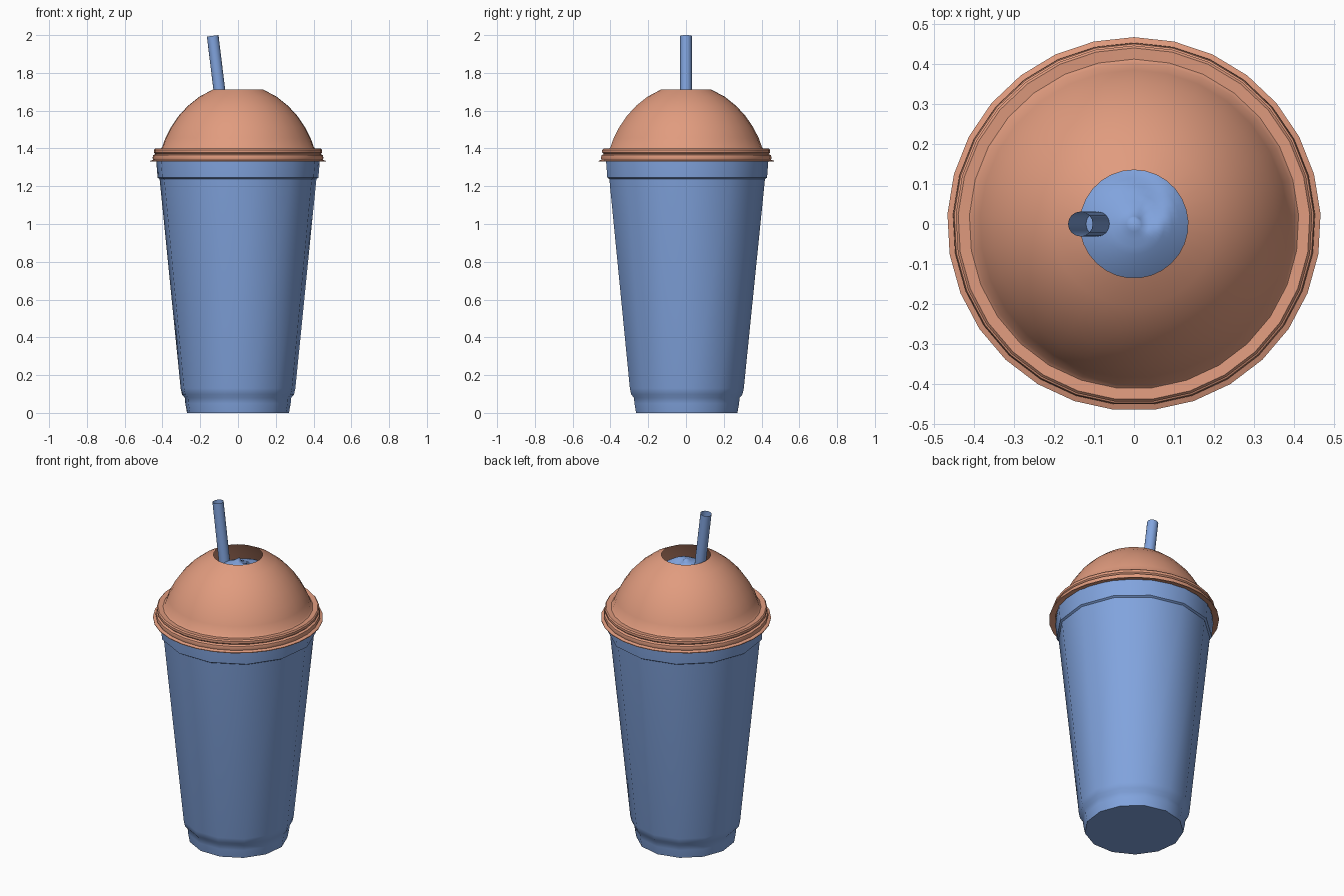
import bpy
import bmesh
from math import sin, cos, pi, radians
from mathutils import Vector

cube = bpy.data.objects.get("Cube")
if cube:
    bpy.data.objects.remove(cube, do_unlink=True)


def material(name, color):
    m = bpy.data.materials.new(name)
    m.use_nodes = True
    m.diffuse_color = color
    m.node_tree.nodes["Principled BSDF"].inputs["Base Color"].default_value = color
    return m


blue = material("soft blue", (0.22, 0.37, 0.73, 1))
peach = material("peach orange", (0.75, 0.33, 0.21, 1))


def finish(name, bm, mat, angle=35):
    mesh = bpy.data.meshes.new(name)
    bm.to_mesh(mesh)
    bm.free()
    mesh.materials.append(mat)
    ob = bpy.data.objects.new(name, mesh)
    bpy.context.collection.objects.link(ob)
    bpy.ops.object.select_all(action="DESELECT")
    ob.select_set(True)
    bpy.context.view_layer.objects.active = ob
    bpy.ops.object.shade_smooth_by_angle(angle=radians(angle))
    return ob


def lathe(bm, profile, sides, height=lambda r, a, z: z):
    """Spin a radius/height profile about z, starting at the back."""
    rings = []
    for r, z in profile:
        angles = [pi / 2 + 2 * pi * i / sides for i in range(sides)]
        rings.append([bm.verts.new((r * cos(a), r * sin(a), height(r, a, z))) for a in angles])
    for low, high in zip(rings, rings[1:]):
        for i in range(sides):
            j = (i + 1) % sides
            bm.faces.new((low[i], low[j], high[j], high[i]))
    return rings


# Tapered cup with a stepped foot and a wider lip band
bm = bmesh.new()
rings = lathe(bm, [(0.272, 0), (0.281, 0.05), (0.284, 0.08), (0.299, 0.098),
                   (0.306, 0.13), (0.418, 1.238), (0.429, 1.245),
                   (0.436, 1.335), (0.436, 1.36)], 13)
bm.faces.new(list(reversed(rings[0])))
finish("cup", bm, blue)

# Domed lid: flange, two ridges, dome up to the round opening
bm = bmesh.new()
lathe(bm, [(0.432, 1.338), (0.467, 1.33), (0.467, 1.334), (0.45, 1.34),
           (0.453, 1.35), (0.45, 1.364), (0.438, 1.37), (0.446, 1.378),
           (0.446, 1.392), (0.44, 1.399), (0.412, 1.397), (0.403, 1.405),
           (0.385, 1.455), (0.355, 1.513), (0.315, 1.572), (0.265, 1.626),
           (0.205, 1.674), (0.135, 1.711)], 29)
finish("dome_lid", bm, peach, 40)


# Whipped filling with a spiral ridge and a small peak
def swirl(r, a, z):
    turn = ((a - 18 * r) / (2 * pi)) % 1
    ridge = min(turn, (1 - turn) * 4)
    fade = min(r / 0.06, 1) * (1 - r / 0.38)
    return z + 0.05 * (ridge - 0.4) * fade


bm = bmesh.new()
steps = 20
dome = []
for k in range(steps):
    r = 0.38 * (1 - k / steps)
    dome.append((r, 1.33 + 0.34 * (1 - (r / 0.38) ** 2) + max(0, 0.03 - r) * 0.6))
rings = lathe(bm, dome, 48, swirl)
tip = bm.verts.new((0, 0.015, 1.69))
for i, v in enumerate(rings[-1]):
    bm.faces.new((v, rings[-1][(i + 1) % 48], tip))
finish("whipped_filling", bm, blue, 60)

# Open leaning straw
bm = bmesh.new()
lathe(bm, [(0.031, -0.4), (0.031, 0)], 16)
straw = finish("straw", bm, blue)
straw.location = Vector((-0.134, 0, 1.996))
straw.rotation_euler.y = radians(-7)
